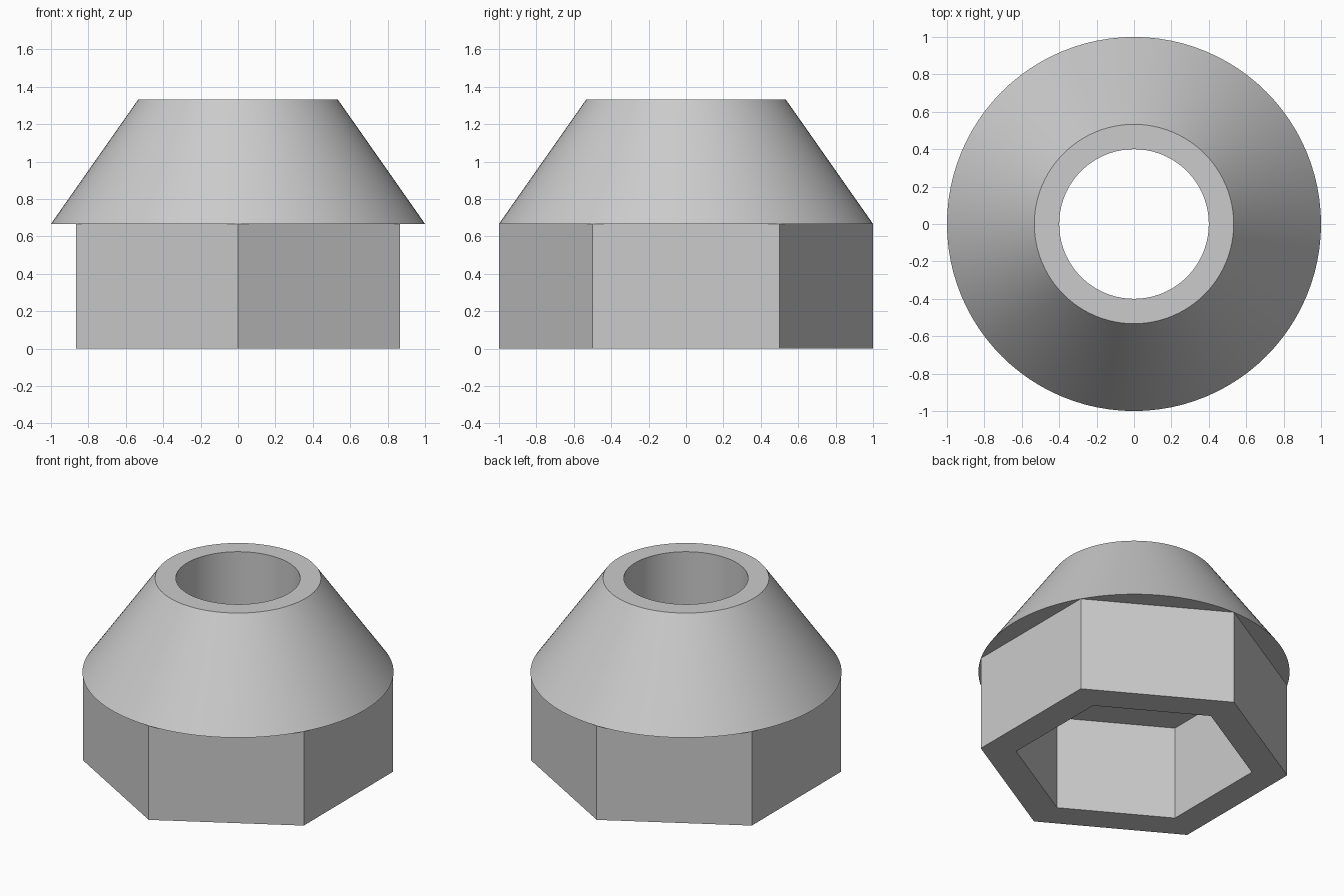
import bpy
import bmesh
from math import cos, sin, pi, radians

cube = bpy.data.objects.get("Cube")
if cube:
    bpy.data.objects.remove(cube, do_unlink=True)

grey = bpy.data.materials.new("plain grey")
grey.use_nodes = True
colour = (0.6, 0.6, 0.6, 1)
grey.diffuse_color = colour
grey.node_tree.nodes["Principled BSDF"].inputs["Base Color"].default_value = colour

FLANGE_Z = 0.667
HEIGHT = 1.333


def revolve(name, profile, sides, closed):
    """Sweep a (radius, height) profile around z, with a corner on the y axis."""
    bm = bmesh.new()
    rings = []
    for r, z in profile:
        angles = [pi / 2 + 2 * pi * i / sides for i in range(sides)]
        rings.append([bm.verts.new((r * cos(a), r * sin(a), z)) for a in angles])
    pairs = list(zip(rings, rings[1:]))
    if closed:
        pairs.append((rings[-1], rings[0]))
    for a, b in pairs:
        for i in range(sides):
            j = (i + 1) % sides
            bm.faces.new((a[i], a[j], b[j], b[i]))
    mesh = bpy.data.meshes.new(name)
    bm.to_mesh(mesh)
    bm.free()
    mesh.materials.append(grey)
    obj = bpy.data.objects.new(name, mesh)
    bpy.context.collection.objects.link(obj)
    bpy.ops.object.select_all(action="DESELECT")
    obj.select_set(True)
    bpy.context.view_layer.objects.active = obj
    bpy.ops.object.shade_smooth_by_angle(angle=radians(30))
    return obj


# Hexagonal base with a hexagonal socket, open where it meets the collar
revolve("hex_base", [(1, FLANGE_Z), (1, 0), (0.769, 0), (0.769, FLANGE_Z)][::-1], 6, False)

# Tapered collar with a round bore
revolve("tapered_collar",
        [(0.4, FLANGE_Z), (1, FLANGE_Z), (0.533, HEIGHT), (0.4, HEIGHT)][::-1], 96, True)

# Point every face outward: the collar is closed, the base follows its profile
for obj in (bpy.data.objects["hex_base"], bpy.data.objects["tapered_collar"]):
    bm = bmesh.new()
    bm.from_mesh(obj.data)
    bmesh.ops.recalc_face_normals(bm, faces=bm.faces)
    outer = max(bm.faces, key=lambda f: f.calc_center_median().xy.length)
    if outer.normal.dot(outer.calc_center_median()) < 0 and outer.normal.z > -0.5:
        bmesh.ops.reverse_faces(bm, faces=bm.faces)
    bm.to_mesh(obj.data)
    bm.free()
